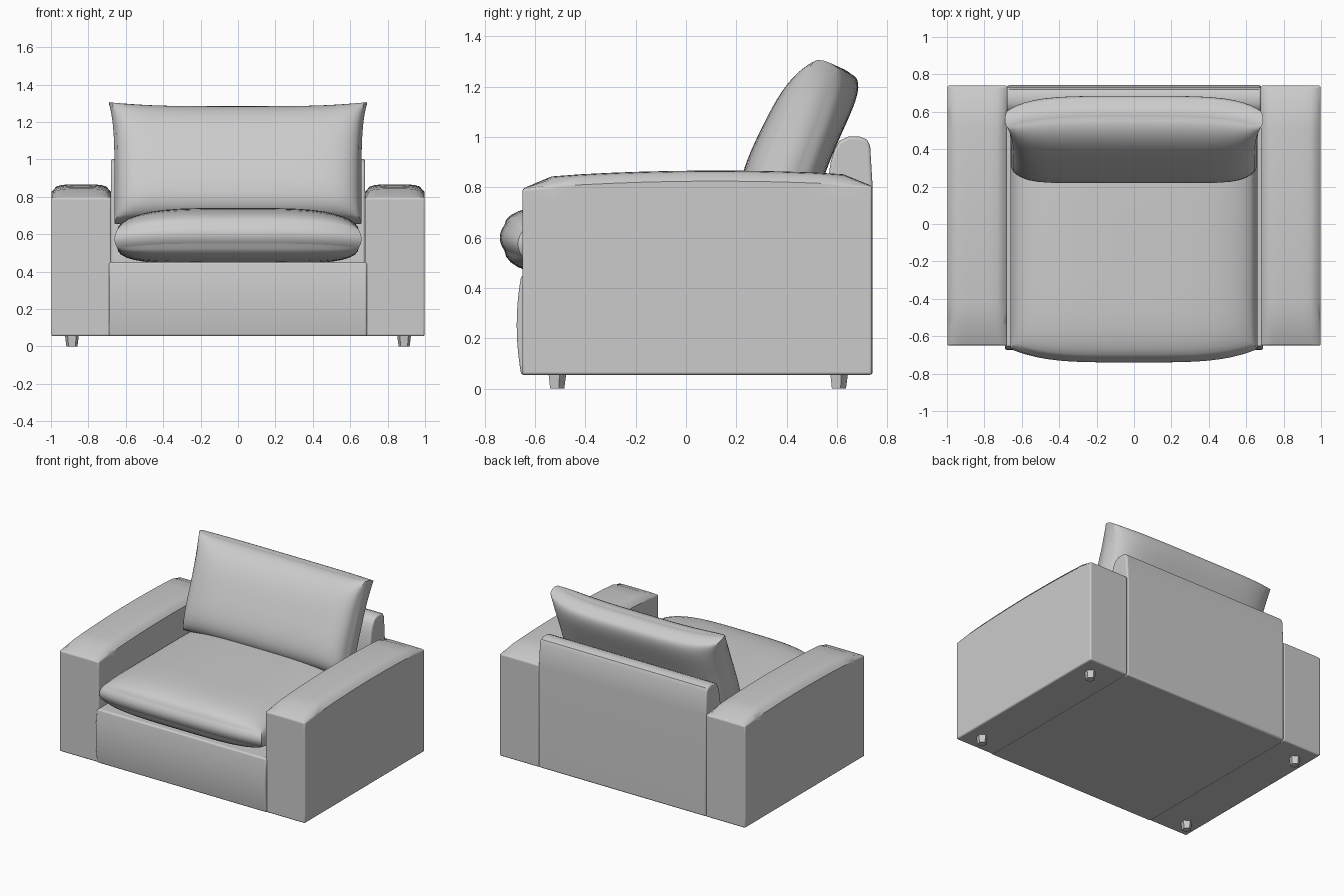
import bpy, bmesh, math
from mathutils import Vector

old = bpy.data.objects.get("Cube")
if old:
    bpy.data.objects.remove(old, do_unlink=True)

GREY = (0.6, 0.6, 0.6, 1)
fabric = bpy.data.materials.new("light grey fabric")
fabric.use_nodes = True
fabric.diffuse_color = GREY
fabric.node_tree.nodes["Principled BSDF"].inputs["Base Color"].default_value = GREY


def finish(name, bm, bevel=0, angle=40):
    """Turn a bmesh into a smooth-shaded object, with optional softened edges."""
    bmesh.ops.recalc_face_normals(bm, faces=bm.faces)
    mesh = bpy.data.meshes.new(name)
    bm.to_mesh(mesh)
    bm.free()
    mesh.materials.append(fabric)
    obj = bpy.data.objects.new(name, mesh)
    bpy.context.collection.objects.link(obj)
    bpy.ops.object.select_all(action='DESELECT')
    bpy.context.view_layer.objects.active = obj
    obj.select_set(True)
    bpy.ops.object.shade_smooth_by_angle(angle=math.radians(angle))
    if bevel:
        mod = obj.modifiers.new("soft edges", 'BEVEL')
        mod.width = bevel
        mod.segments = 3
        mod.limit_method = 'ANGLE'
        mod.angle_limit = math.radians(55)
    return obj


def shaped_block(name, shape, cuts, bevel=0, dense_edges=False):
    """Reshape a gridded cube: shape maps (u, v, w), each -1 to 1, to a point."""
    bm = bmesh.new()
    bmesh.ops.create_cube(bm, size=2)
    bmesh.ops.subdivide_edges(bm, edges=bm.edges[:], cuts=cuts, use_grid_fill=True)
    for vert in bm.verts:
        uvw = vert.co
        if dense_edges:
            uvw = [math.sin(c * math.pi / 2) for c in uvw]
        vert.co = Vector(shape(*uvw))
    return finish(name, bm, bevel)


def puff(u, v, pu, pv):
    """Pillow swelling: one in the middle, zero at the seams."""
    return math.sqrt(max(0, (1 - abs(u) ** pu) * (1 - abs(v) ** pv)))


# Arms with a crowned top that is highest toward the back
def arm_shape(side):
    def shape(u, v, w):
        x = side * (0.838 + 0.16 * u)
        y = 0.045 + 0.695 * v
        rise = 1 - ((y - 0.12) / 0.77) ** 2
        top = 0.795 + 0.03 * rise + 0.042 * puff(u, v, 4, 14)
        return x, y, 0.055 + (top - 0.055) * (w + 1) / 2
    return shape


for label, side in (("left", 1), ("right", -1)):
    shaped_block(label + "_arm", arm_shape(side), 11, bevel=0.01)


# Base with a gently padded front panel
def base_shape(u, v, w):
    pad = 0.018 * (1 - w * w) if v < 0 else 0
    y = 0.03 + 0.685 * v + pad * v
    return 0.69 * u, y, 0.2525 + 0.1975 * w


shaped_block("seat_base", base_shape, 9, bevel=0.01)

# Backrest: rounded profile extruded across the width
bm = bmesh.new()
profile = [(0.55, 0.055), (0.56, 0.8), (0.575, 0.9), (0.59, 0.95), (0.61, 0.985),
           (0.645, 1.002), (0.69, 1.002), (0.72, 0.99), (0.732, 0.965), (0.742, 0.8),
           (0.742, 0.055)]
face = bm.faces.new([bm.verts.new((-0.68, y, z)) for y, z in profile])
grown = bmesh.ops.extrude_face_region(bm, geom=[face])["geom"]
bmesh.ops.translate(bm, vec=(1.36, 0, 0),
                    verts=[g for g in grown if isinstance(g, bmesh.types.BMVert)])
finish("backrest", bm, bevel=0.012)


# Seat cushion: bowed front, boxed edge band and swollen faces
def seat_shape(u, v, w):
    band = 1 - w * w
    x = (0.645 + 0.015 * band) * u
    y = -0.06 + 0.59 * v
    if v < 0:
        y -= v * v * (0.072 * (1 - abs(u) ** 4) + 0.018 * band)
    swell = 0.09 if w > 0 else 0.11
    z = 0.6 - 0.025 * abs(u) ** 4 + 0.05 * w
    z += w * abs(w) ** 3 * swell * puff(u, v, 4, 6)
    return x, y, z


shaped_block("seat_cushion", seat_shape, 23, dense_edges=True)


# Back cushion: leans back, with corners pulled outward and a sagging top edge
def back_shape(u, v, w):
    band = 0.01 * (1 - w * w)
    up = (v + 1) / 2
    x = (0.65 + band + 0.03 * up ** 6) * u
    y = 0.33 + 0.23 * up + 0.055 * up ** 3 * (1 - u ** 4)
    z = 0.67 + 0.62 * up + band * v - 0.025 * up ** 4 * (1 - u ** 4)
    swell = 0.13 if w > 0 else 0.105
    depth = 0.045 * w + w * abs(w) ** 3 * swell * (1 - 0.2 * up) * puff(u, v, 8, 4)
    return x, y - 0.942 * depth, z + 0.335 * depth


shaped_block("back_cushion", back_shape, 23, dense_edges=True)

# Tapered five-sided feet
for x_label, x in (("left", 0.888), ("right", -0.888)):
    for y_label, y in (("front", -0.515), ("back", 0.605)):
        bm = bmesh.new()
        bmesh.ops.create_cone(bm, cap_ends=True, segments=5, radius1=0.031,
                              radius2=0.039, depth=0.06)
        bmesh.ops.translate(bm, vec=(x, y, 0.03), verts=bm.verts)
        finish(f"{y_label}_{x_label}_foot", bm)
